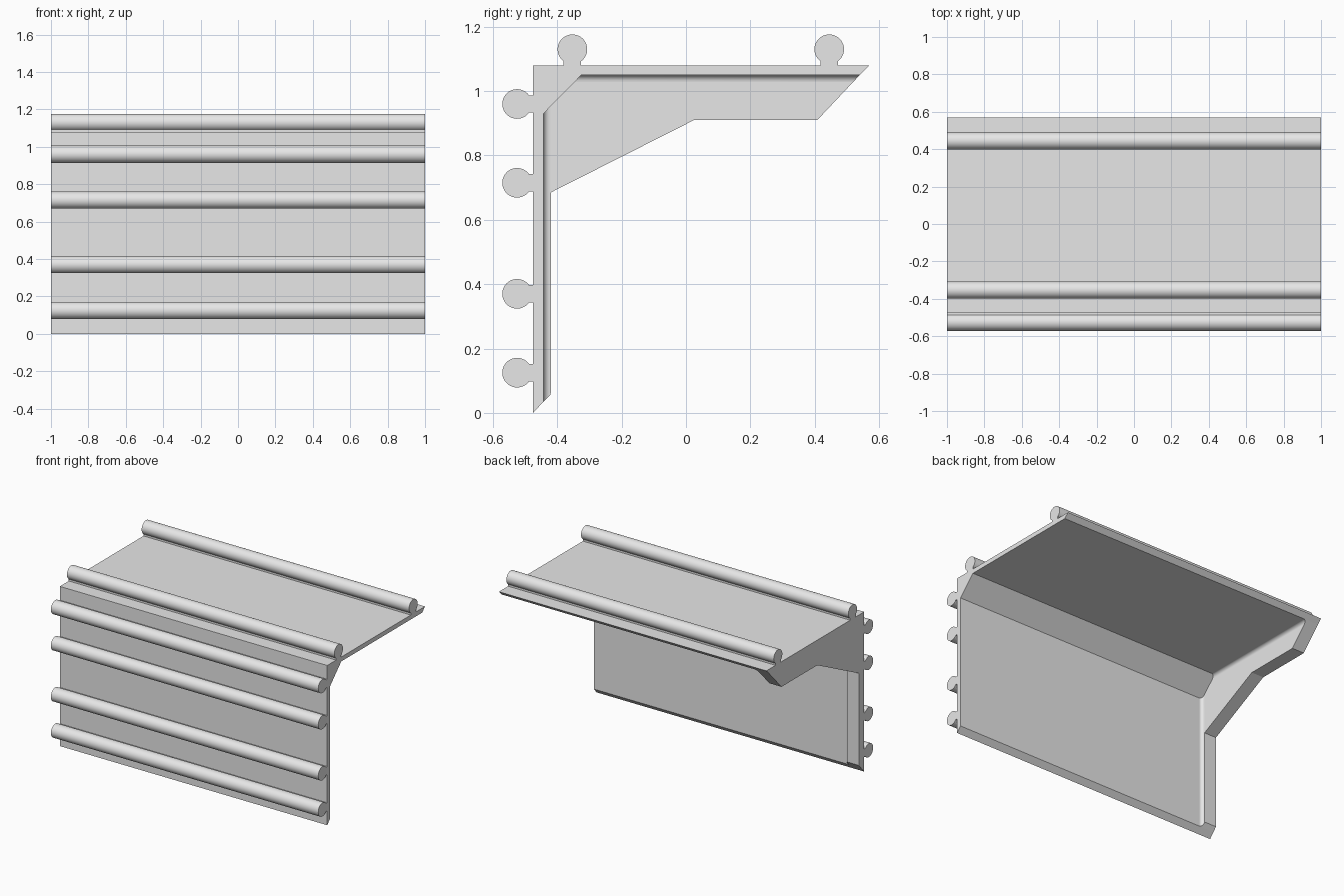
import bpy
import bmesh
from math import sin, cos, pi, asin

cube = bpy.data.objects.get("Cube")
if cube:
    bpy.data.objects.remove(cube, do_unlink=True)

grey = bpy.data.materials.new("light_grey")
grey.use_nodes = True
grey.diffuse_color = (0.8, 0.8, 0.8, 1)
grey.node_tree.nodes["Principled BSDF"].inputs["Base Color"].default_value = (0.8, 0.8, 0.8, 1)


def loft(name, section, start, end):
    """Solid joining a 2D section placed by start() to the same section placed by end()."""
    bm = bmesh.new()
    a = [bm.verts.new(start(*p)) for p in section]
    b = [bm.verts.new(end(*p)) for p in section]
    bm.faces.new(a)
    bm.faces.new(b[::-1])
    n = len(section)
    for i in range(n):
        j = (i + 1) % n
        bm.faces.new((a[i], b[i], b[j], a[j]))
    bmesh.ops.recalc_face_normals(bm, faces=bm.faces)
    mesh = bpy.data.meshes.new(name)
    bm.to_mesh(mesh)
    bm.free()
    mesh.materials.append(grey)
    obj = bpy.data.objects.new(name, mesh)
    bpy.context.collection.objects.link(obj)
    return obj


def extrude_x(name, section, x0, x1):
    return loft(name, section, lambda y, z: (x0, y, z), lambda y, z: (x1, y, z))


FRONT, TOP = -0.475, 1.08       # outer faces
INNER_Y, INNER_Z = -0.443, 1.05  # inner faces

# Angled panel with a chamfered inner corner and bevelled ends
extrude_x("corner_panel", [
    (FRONT, 0), (INNER_Y, 0.035), (INNER_Y, 0.93), (-0.325, INNER_Z),
    (0.54, INNER_Z), (0.57, TOP), (FRONT, TOP)], -1, 1)

# End gusset inside the angle
GUSSET_X = -0.91
extrude_x("end_gusset", [
    (INNER_Y, 0.035), (-0.42, 0.062), (-0.42, 0.685), (0.025, 0.91),
    (0.408, 0.91), (0.54, INNER_Z), (-0.325, INNER_Z), (INNER_Y, 0.93)], -1, GUSSET_X)

# Concave fillets where the gusset meets the panel
R = 0.022
fillet = [(0, 0)] + [(R - R * sin(t), R - R * cos(t)) for t in [i * pi / 16 for i in range(9)]]
smooth = [
    loft("wall_fillet", fillet,
         lambda a, d: (GUSSET_X + a, INNER_Y + d, 0.035 + d),
         lambda a, d: (GUSSET_X + a, INNER_Y + d, 0.93 + d)),
    loft("roof_fillet", fillet,
         lambda a, d: (GUSSET_X + a, -0.325 - d, INNER_Z - d),
         lambda a, d: (GUSSET_X + a, 0.54 - d, INNER_Z - d)),
]

# Round rails on narrow necks: u runs along the face, v outward from it
RAIL_R, NECK, CENTRE = 0.046, 0.027, 0.05
gap = asin(NECK / RAIL_R)
STEPS = 36
angles = [gap + (2 * pi - 2 * gap) * i / STEPS for i in range(STEPS + 1)]
rail = [(NECK, 0)] + [(RAIL_R * sin(t), CENTRE - RAIL_R * cos(t)) for t in angles] + [(-NECK, 0)]

for i, z in enumerate((0.125, 0.37, 0.715, 0.96)):
    smooth.append(extrude_x(f"front_rail_{i + 1}", [(FRONT - v, z + u) for u, v in rail], -1, 1))
for i, y in enumerate((-0.353, 0.445)):
    smooth.append(extrude_x(f"top_rail_{i + 1}", [(y + u, TOP + v) for u, v in rail], -1, 1))

bpy.ops.object.select_all(action="DESELECT")
for obj in smooth:
    obj.select_set(True)
bpy.context.view_layer.objects.active = smooth[0]
bpy.ops.object.shade_smooth_by_angle()
